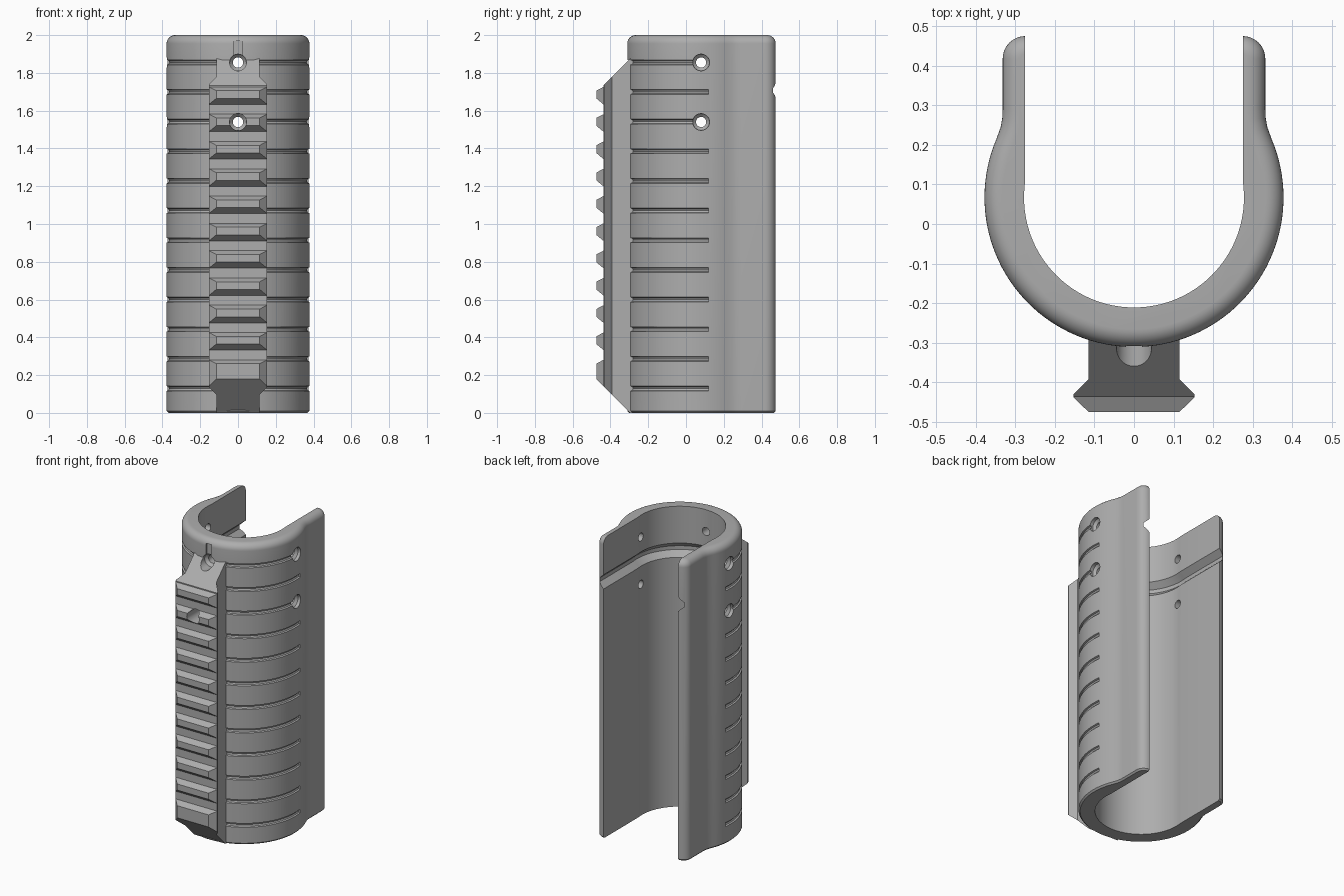
import bpy, bmesh, math
from math import sin, cos, radians, pi
from mathutils import Vector

cube = bpy.data.objects.get("Cube")
if cube:
    bpy.data.objects.remove(cube, do_unlink=True)

grey = bpy.data.materials.new("matte grey")
grey.use_nodes = True
colour = (0.42, 0.42, 0.42, 1)
grey.diffuse_color = colour
grey.node_tree.nodes["Principled BSDF"].inputs["Base Color"].default_value = colour


def loft(name, stacks):
    """Skin each stack of equal-length rings into a capped solid; one object."""
    bm = bmesh.new()
    for rings in stacks:
        loops = [[bm.verts.new(p) for p in ring] for ring in rings]
        n = len(loops[0])
        for a, b in zip(loops, loops[1:]):
            for i in range(n):
                j = (i + 1) % n
                bm.faces.new((a[i], a[j], b[j], b[i]))
        bm.faces.new(loops[0][::-1])
        bm.faces.new(loops[-1])
    bmesh.ops.recalc_face_normals(bm, faces=bm.faces)
    mesh = bpy.data.meshes.new(name)
    bm.to_mesh(mesh)
    bm.free()
    ob = bpy.data.objects.new(name, mesh)
    bpy.context.collection.objects.link(ob)
    mesh.materials.append(grey)
    return ob


def boolean(ob, cutter, mode="DIFFERENCE"):
    mod = ob.modifiers.new("cut", "BOOLEAN")
    mod.operation, mod.solver, mod.object = mode, "EXACT", cutter
    bpy.context.view_layer.objects.active = ob
    bpy.ops.object.modifier_apply(modifier=mod.name)


def arc(r, start, end, steps, cx=0, cy=0.067):
    angles = [radians(start + (end - start) * i / steps) for i in range(steps + 1)]
    return [(cx + r * cos(a), cy + r * sin(a)) for a in angles]


def offset(half, d):
    """Move a half path inwards by d along its normals."""
    out = []
    for i, (x, y) in enumerate(half):
        a, b = half[max(i - 1, 0)], half[min(i + 1, len(half) - 1)]
        n = Vector((b[1] - a[1], a[0] - b[0])).normalized()
        if i == 0:
            n = Vector((0, -1))
        out.append((x - n.x * d, y - n.y * d))
    return out


def whole(half):
    """Mirror a half path that starts on the centre line."""
    return [(-x, y) for x, y in half[:0:-1]] + half


# U-shaped sleeve, rounded over at the top
WALL, TIP = 0.275, 0.057
outer = arc(0.378, -90, 23, 40) + [(0.337, 0.245), (0.333, 0.268), (0.332, 0.29)]
outer += arc(TIP, 0, 90, 8, WALL, 0.475 - TIP)
inner = arc(0.278, -90, 6, 32) + [(WALL, 0.115), (WALL, 0.3)]


def sleeve_ring(z, d):
    ring = offset(outer, d)
    ring[-1] = (WALL, 0.475 - d)
    return [(x, y, z) for x, y in whole(ring) + whole(inner)[::-1]]


R = 0.045
layers = [(0, 0.01), (0.01, 0)]
layers += [(2 - R + R * sin(a), R - R * cos(a)) for a in (i * pi / 16 for i in range(9))]
sleeve = loft("sleeve", [[sleeve_ring(z, d) for z, d in layers]])

# Thin grooves around the outside
def groove(z, r=0.013):
    return [[((0.378 + r * cos(t)) * cos(a), 0.067 + (0.378 + r * cos(t)) * sin(a), z + r * sin(t))
             for t in (k * pi / 4 for k in range(8))]
            for a in (radians(-188 + 196 * i / 80) for i in range(81))]


grooves = loft("groove_cutter", [groove(1.856 - 0.157 * i) for i in range(12)])

# Channel across the inside of the sleeve
inside = inner + [(WALL, 0.6)]
channel = loft("channel_cutter", [[
    [(x, y, z) for x, y in whole(offset(inside, -d))]
    for z, d in ((1.645, -0.01), (1.66, 0), (1.695, 0.037), (1.72, 0.037), (1.755, 0), (1.77, -0.01))]])

# Countersunk screw holes on the front and both sides
HOLES = (1.855, 1.54)


def hole(origin, axis, profile):
    axis = Vector(axis)
    side, up = axis.cross((0, 0, 1)), Vector((0, 0, 1))
    return [[Vector(origin) + axis * d + (side * cos(t) + up * sin(t)) * r
             for t in (k * pi / 16 for k in range(32))] for d, r in profile]


side_profile = ((0.2, 0.027), (0.34, 0.027), (0.355, 0.044), (0.5, 0.046))
front_profile = ((0.1, 0.027), (0.27, 0.027), (0.288, 0.044), (0.6, 0.046))
stacks = []
for z in HOLES:
    stacks += [hole((0, 0.08, z), (s, 0, 0), side_profile) for s in (-1, 1)]
    stacks.append(hole((0, 0, z), (0, -1, 0), front_profile))
holes = loft("hole_cutter", stacks)

# Small slot above the top front hole
slot = loft("slot_cutter", [[[(x, y, z) for x, y in
            ((-0.02, -0.4), (0.02, -0.4), (0.02, -0.3), (-0.02, -0.3))] for z in (1.86, 1.97)]])

for cutter in (grooves, channel, holes, slot):
    boolean(sleeve, cutter)

# Front rail: dovetail section trimmed by a toothed side outline
half = [(0.115, -0.26), (0.115, -0.392), (0.153, -0.431), (0.153, -0.438), (0.115, -0.475)]
section = half + [(-x, y) for x, y in half[::-1]]
rail = loft("front_rail", [[[(x, y, z) for x, y in section] for z in (0, 1.95)]])

TOP, VALLEY = -0.48, -0.437
outline = [(-0.22, 1.77), (-0.22, 1.95), (VALLEY, 1.733)]
for i in range(11):
    z = 1.686 - 0.1445 * i
    outline += [(VALLEY, z + 0.04), (TOP, z + 0.017)]
    if i < 10:
        outline += [(TOP, z - 0.017), (VALLEY, z - 0.053)]
outline += [(TOP, 0.185), (-0.295, 0), (-0.22, 0)]
trim = loft("tooth_cutter", [[[(x, y, z) for y, z in outline] for x in (-0.3, 0.3)]])
boolean(rail, trim, "INTERSECT")
boolean(rail, holes)

for cutter in (grooves, channel, holes, slot, trim):
    bpy.data.objects.remove(cutter, do_unlink=True)

for ob, angle in ((sleeve, 30), (rail, 25)):
    bpy.ops.object.select_all(action="DESELECT")
    ob.select_set(True)
    bpy.context.view_layer.objects.active = ob
    bpy.ops.object.shade_smooth_by_angle(angle=radians(angle))
